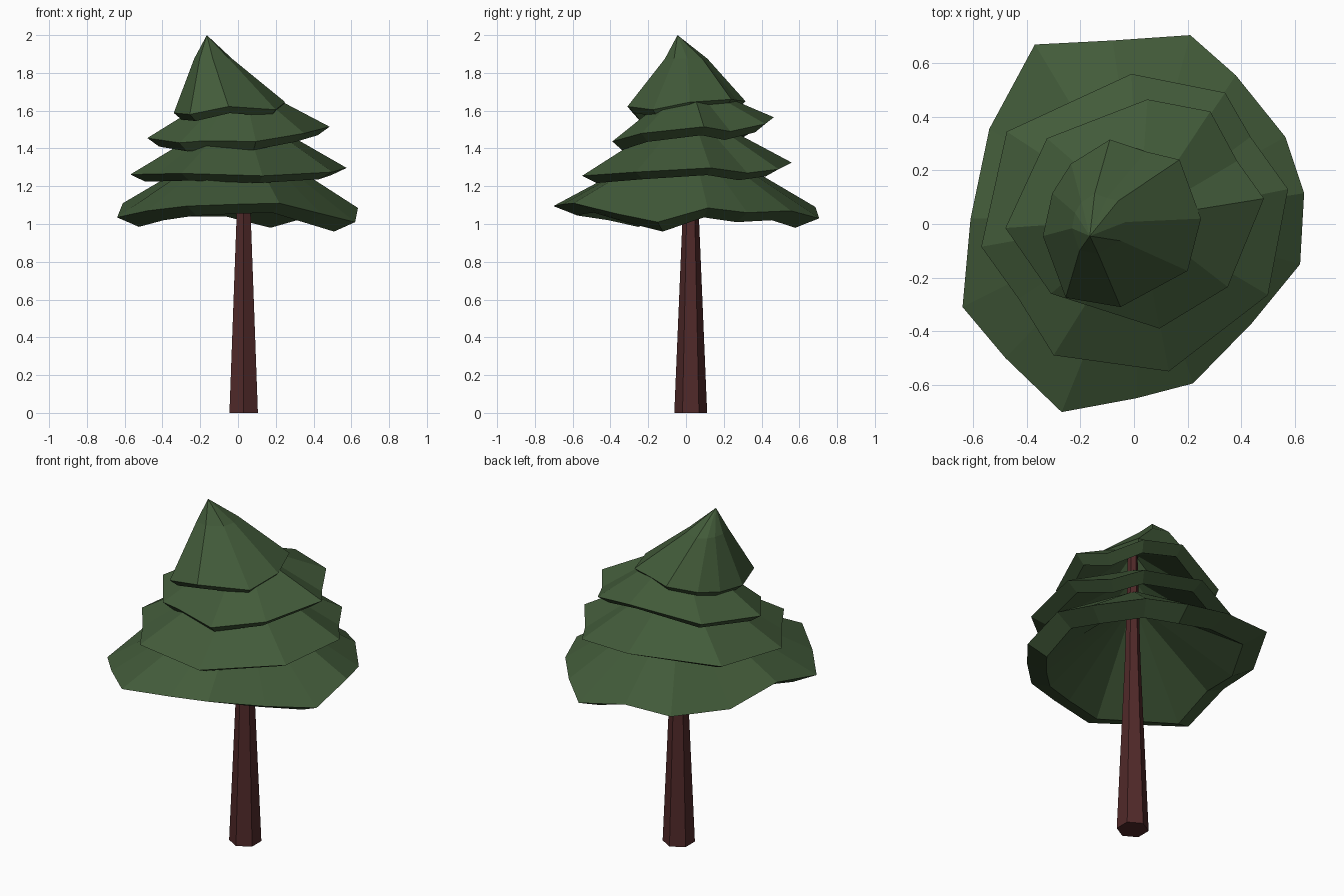
import bpy, bmesh, math

if "Cube" in bpy.data.objects:
    bpy.data.objects.remove(bpy.data.objects["Cube"])

def material(name, color):
    m = bpy.data.materials.new(name)
    m.diffuse_color = (*color, 1)
    m.use_nodes = True
    m.node_tree.nodes["Principled BSDF"].inputs["Base Color"].default_value = m.diffuse_color
    return m

GREEN = material("needles", (0.055, 0.105, 0.042))
BROWN = material("bark", (0.08, 0.022, 0.022))

def loft(name, rings, mat):
    """Skin a stack of rings (a one-point ring is a tip), capping open ends."""
    bm = bmesh.new()
    rows = [[bm.verts.new(p) for p in ring] for ring in rings]
    for a, b in zip(rows, rows[1:]):
        n = max(len(a), len(b))
        for i in range(n):
            j = (i + 1) % n
            if len(a) == 1:
                bm.faces.new((a[0], b[j], b[i]))
            elif len(b) == 1:
                bm.faces.new((a[i], a[j], b[0]))
            else:
                bm.faces.new((a[i], a[j], b[j], b[i]))
    for row in (rows[0], rows[-1]):
        if len(row) > 2:
            bm.faces.new(row)
    bmesh.ops.recalc_face_normals(bm, faces=bm.faces)
    me = bpy.data.meshes.new(name)
    bm.to_mesh(me)
    bm.free()
    me.materials.append(mat)
    ob = bpy.data.objects.new(name, me)
    bpy.context.collection.objects.link(ob)
    return ob

def scaled(rim, f, z, center=(0.02, 0.02)):
    """Shrink the rim outline towards a centre and flatten it at height z."""
    cx, cy = center
    return [(cx + (x - cx) * f, cy + (y - cy) * f, z) for x, y, _ in rim]

def lower(rim, f, dz):
    return [(x * f, y * f, z - dz) for x, y, z in rim]

# Trunk: tapered hexagon
def hexagon(r, z):
    return [(0.03 + r * math.sin(math.radians(60 * i)),
             0.025 + r * math.cos(math.radians(60 * i)), z) for i in range(6)]
loft("trunk", [hexagon(0.087, 0), hexagon(0.042, 1.07), hexagon(0.024, 1.8)], BROWN)

# Ragged rim outlines of the branch tiers, clockwise from the back
RIM_1 = [(-.37, .67, 1.09), (-.08, .685, 1.09), (.21, .705, 1.03), (.38, .555, 1.07),
         (.565, .325, 1.06), (.635, .115, 1.085), (.62, -.15, 1.01), (.44, -.37, 1.055),
         (.22, -.595, 1.11), (.01, -.65, 1.105), (-.27, -.702, 1.095), (-.48, -.5, 1.07),
         (-.64, -.31, 1.035), (-.61, .02, 1.11), (-.54, .355, 1.06)]
RIM_2 = [(-.475, .345, 1.29), (-.01, .56, 1.325), (.34, .49, 1.29), (.435, .325, 1.27),
         (.575, .13, 1.297), (.5, -.265, 1.275), (.13, -.55, 1.255), (-.3, -.49, 1.268),
         (-.43, -.28, 1.265), (-.57, -.085, 1.262)]
RIM_3 = [(-.325, .32, 1.49), (.05, .465, 1.565), (.285, .42, 1.53), (.385, .235, 1.49),
         (.485, .095, 1.515), (.35, -.235, 1.48), (.095, -.39, 1.437), (-.185, -.3, 1.44),
         (-.31, -.26, 1.43), (-.48, -.015, 1.455)]
RIM_4 = [(-.235, .225, 1.62), (-.09, .315, 1.65), (.045, .27, 1.655), (.17, .24, 1.66),
         (.25, .02, 1.645), (.2, -.175, 1.605), (-.05, -.31, 1.622), (-.255, -.275, 1.58),
         (-.34, -.045, 1.588), (-.305, .115, 1.6)]

# Lower tiers: deep hollow underside, bevelled lip, sloping top that meets the trunk
for name, rim, f, lip, under, top in (("lower_branches", RIM_1, .82, .05, 1.38, 1.45),
                                      ("middle_branches", RIM_2, .86, .038, 1.54, 1.59),
                                      ("upper_branches", RIM_3, .87, .045, 1.70, 1.74)):
    loft(name, [scaled(rim, .06, under), lower(rim, f, lip), rim,
                scaled(rim, .08, top)], GREEN)

# Crown: off-centre bent tip over a hollow underside
mid = [(-.13 + (x + .04) * .34, y * .36, 1.875) for x, y, _ in RIM_4]
loft("crown", [scaled(RIM_4, .1, 1.83, (-.09, 0)), lower(RIM_4, .88, .035), RIM_4, mid,
               [(-.165, -.045, 2.0)]], GREEN)
